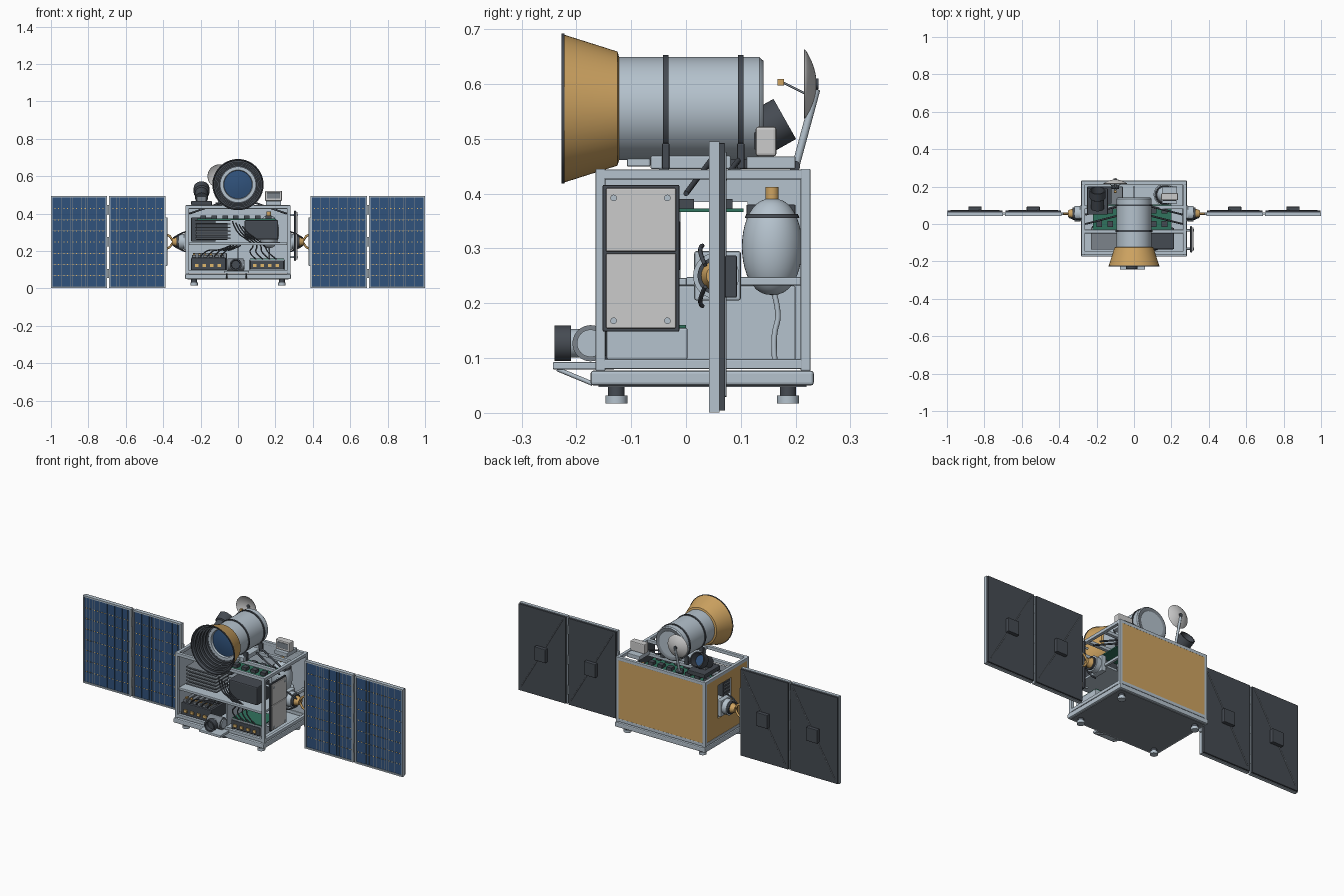
import bpy, bmesh, math
from mathutils import Vector

if "Cube" in bpy.data.objects:
    bpy.data.objects.remove(bpy.data.objects["Cube"])

def mat(name, r, g, b):
    m = bpy.data.materials.new(name)
    m.diffuse_color = (r, g, b, 1)
    m.use_nodes = True
    m.node_tree.nodes["Principled BSDF"].inputs["Base Color"].default_value = m.diffuse_color
    return m

GREY, DARK = mat("aluminium", .46, .54, .61), mat("dark_metal", .06, .07, .085)
GOLD, BLUE = mat("gold_foil", .62, .37, .12), mat("solar_blue", .03, .085, .2)
GREEN, WHITE = mat("board_green", .03, .17, .11), mat("white_paint", .72, .73, .72)
MID, COPPER = mat("mid_metal", .2, .23, .26), mat("busbar", .75, .48, .15)

def finish(name, bm, m, smooth=False, bevel=0):
    bmesh.ops.recalc_face_normals(bm, faces=bm.faces)
    me = bpy.data.meshes.new(name)
    bm.to_mesh(me)
    bm.free()
    ob = bpy.data.objects.new(name, me)
    bpy.context.collection.objects.link(ob)
    me.materials.append(m)
    if bevel:
        b = ob.modifiers.new("bevel", 'BEVEL')
        b.width, b.segments = bevel, 2
    if smooth:
        bpy.context.view_layer.objects.active = ob
        bpy.ops.object.select_all(action='DESELECT')
        ob.select_set(True)
        bpy.ops.object.shade_smooth_by_angle(angle=math.radians(35))
    return ob

def add_box(bm, x0, x1, y0, y1, z0, z1):
    vs = bmesh.ops.create_cube(bm, size=1)['verts']
    for v in vs:
        v.co = ((x0+x1)/2 + v.co.x*(x1-x0), (y0+y1)/2 + v.co.y*(y1-y0), (z0+z1)/2 + v.co.z*(z1-z0))

def box(name, m, *ext, bevel=.003):
    bm = bmesh.new()
    add_box(bm, *ext)
    return finish(name, bm, m, bevel=bevel)

def boxes(name, m, exts, bevel=0):
    bm = bmesh.new()
    for e in exts:
        add_box(bm, *e)
    return finish(name, bm, m, bevel=bevel)

def lathe(name, m, origin, axis, profile, n=40):
    """profile: (radius, distance along axis)"""
    q = Vector((0, 0, 1)).rotation_difference(Vector(axis).normalized())
    bm = bmesh.new()
    rings = []
    for r, h in profile:
        k = 1 if r == 0 else n
        rings.append([bm.verts.new(Vector(origin) + q @ Vector((r*math.cos(t*math.tau/n), r*math.sin(t*math.tau/n), h))) for t in range(k)])
    for a, b in zip(rings, rings[1:]):
        for i in range(n):
            f = [a[i % len(a)], a[(i+1) % len(a)], b[(i+1) % len(b)], b[i % len(b)]]
            f = list(dict.fromkeys(f))
            if len(f) > 2:
                bm.faces.new(f)
    return finish(name, bm, m, smooth=True)

def cyl(name, m, a, b, r, r2=None, n=32):
    d = Vector(b) - Vector(a)
    return lathe(name, m, a, d, [(0, 0), (r, 0), (r if r2 is None else r2, d.length), (0, d.length)], n)

def pipe(name, m, pts, r, kind='POLY'):
    c = bpy.data.curves.new(name, 'CURVE')
    c.dimensions, c.bevel_depth, c.bevel_resolution, c.use_fill_caps = '3D', r, 2, True
    s = c.splines.new(kind)
    s.points.add(len(pts)-1)
    for p, co in zip(s.points, pts):
        p.co = (*co, 1)
    if kind == 'NURBS':
        s.use_endpoint_u, s.order_u = True, 3
    c.materials.append(m)
    ob = bpy.data.objects.new(name, c)
    bpy.context.collection.objects.link(ob)

# bus: base, feet, frame
box("base_plate", GREY, -.283, .283, -.174, .233, .05, .077, bevel=.005)
box("base_underside", MID, -.27, .27, -.16, .22, .047, .05, bevel=0)
for s in (-1, 1):
    for y in (-.127, .186):
        cyl("foot_stem", DARK, (s*.235, y, .03), (s*.235, y, .05), .015)
        cyl("foot_pad", GREY, (s*.235, y, .017), (s*.235, y, .032), .02)
    for y in (-.165, .209):
        x = s*.271
        box("corner_post", GREY, x-.009, x+.009, y, y+.018, .077, .445, bevel=.002)
    for z in (.08, .426):
        box("side_rail", GREY, s*.271-.009, s*.271+.009, -.15, .212, z, z+.018, bevel=.002)
for y in (-.165, .209):
    for z in (.08, .426):
        box("cross_rail", GREY, -.265, .265, y, y+.018, z, z+.018, bevel=.002)
box("right_mid_rail", GREY, .26, .275, 0, .21, .232, .248)

# foil skins: back panel, left panel with a window
box("back_foil", GOLD, -.264, .264, .22, .226, .096, .43, bevel=0)
box("back_inner_wall", GREY, -.264, .264, .213, .22, .096, .43, bevel=0)
for nm, m, a, b in (("left_foil", GOLD, -.278, -.273), ("left_inner_wall", GREY, -.273, -.268)):
    boxes(nm, m, [(a, b, -.15, -.01, .096, .43), (a, b, .112, .212, .096, .43),
                  (a, b, -.01, .112, .096, .198), (a, b, -.01, .112, .385, .43)])

# interior shelf and equipment
box("equipment_shelf", GREY, -.263, .263, -.155, .1, .232, .246)
box("lower_divider", GREY, -.006, .006, -.1, .2, .08, .232)
box("finned_unit", DARK, -.225, -.055, -.12, -.01, .26, .35)
boxes("cooling_fins", MID, [(-.23, -.04, -.135, -.02, .265+i*.019, .272+i*.019) for i in range(6)])
box("upper_right_unit", DARK, .035, .215, -.135, -.02, .262, .365, bevel=.006)
box("battery_tray", DARK, -.25, -.065, -.15, .0, .096, .165, bevel=.004)
boxes("battery_ribs", MID, [(-.245+i*.03, -.225+i*.03, -.14, -.01, .165, .18) for i in range(6)], bevel=.002)
boxes("battery_terminals", GOLD, [(-.24+i*.03, -.23+i*.03, -.13, -.115, .18, .188) for i in range(6)])
box("avionics_box", GREY, .06, .25, -.145, .003, .097, .155, bevel=.004)
box("avionics_face", DARK, .065, .245, -.152, -.145, .103, .15)
box("avionics_board", GREEN, .065, .245, -.14, 0, .155, .16, bevel=0)
box("circuit_board", GREEN, -.22, .2, -.03, .105, .366, .373, bevel=0)
boxes("board_chips", DARK, [(-.2+i*.058, -.17+i*.058, y, y+.03, .373, .39) for i in range(7) for y in (-.015, .055)])
box("left_rear_unit", DARK, -.25, -.12, .11, .2, .25, .38)
box("rear_left_low_unit", MID, -.24, -.06, .06, .2, .09, .19)
boxes("front_connectors", COPPER, [(x, x+.02, -.158, -.15, .115, .13) for x in (-.23, -.19, -.15, -.11, .08, .12, .16, .2)])
for i in range(4):
    o = i*.018
    pipe("cable", DARK, [(-.03+o, -.13, .36-o/2), (-.01+o, -.15, .3), (.05+o, -.14, .26), (.09+o, -.13, .23),
                         (.05+o*2, -.145, .19), (.1+o*2, -.14, .155)], .0035, 'NURBS')
    pipe("harness", DARK, [(-.2+o*2, -.14, .17), (-.17+o*2, -.15, .21), (-.1+o, -.14, .2), (-.04+o, -.1, .23)], .0035, 'NURBS')

# propellant tank
prof = [(.055*math.sin(math.pi*i/20), .303-.088*math.cos(math.pi*i/20)) for i in range(21)]
prof = [(r**.85*.055**.15, h) for r, h in prof]
lathe("propellant_tank", GREY, (.165, .157, 0), (0, 0, 1), prof)
lathe("tank_strap", DARK, (.165, .157, 0), (0, 0, 1), [(.046, .355), (.05, .355), (.047, .363), (.04, .363)])
lathe("tank_cradle", GREY, (.165, .157, 0), (0, 0, 1), [(.04, .232), (.06, .232), (.06, .248), (.04, .248)])
cyl("tank_valve", GOLD, (.165, .157, .385), (.165, .157, .412), .012)
pipe("tank_line", GREY, [(.165, .16, .22), (.165, .172, .18), (.165, .158, .14), (.165, .162, .095)], .005, 'NURBS')

# front instrument platform with wheel and lens
box("front_platform", GREY, -.075, .06, -.243, -.13, .079, .093)
for x in (-.06, .045):
    pipe("platform_brace", GREY, [(x, -.235, .08), (x, -.17, .053)], .004)
cyl("wheel_drum", MID, (-.055, -.174, .127), (.03, -.174, .127), .033)
cyl("wheel_cap", GREY, (.03, -.174, .127), (.036, -.174, .127), .025)
cyl("camera_barrel", GREY, (-.012, -.215, .127), (-.012, -.15, .127), .026)
lathe("camera_hood", DARK, (-.012, -.21, .127), (0, -1, 0), [(0, 0), (.032, 0), (.032, .03), (.024, .03), (.022, .01), (0, .01)])

# radiator on the right side
box("radiator_backing", DARK, .3, .31, -.152, -.012, .148, .416)
box("radiator_face_low", WHITE, .31, .318, -.146, -.018, .154, .291)
box("radiator_face_high", WHITE, .31, .318, -.146, -.018, .294, .41)
for y in (-.132, -.034):
    for z in (.168, .392):
        cyl("radiator_standoff", GREY, (.27, y, z), (.321, y, z), .006, n=16)

# telescope
C = (0, 0, .555)
lathe("telescope_tube", GREY, C, (0, 1, 0), [(0, .138), (.09, .138), (.094, .134), (.094, -.125), (.086, -.125), (.086, -.1), (0, -.1)], 64)
lathe("tube_rear_ring", MID, C, (0, 1, 0), [(.07, .138), (.075, .141), (.088, .141), (.09, .137)], 64)
lathe("sun_hood", GOLD, C, (0, 1, 0), [(.094, -.122), (.104, -.125), (.135, -.223), (.132, -.223)], 64)
inner = [(.133, -.224)]
for i in range(5):
    y, r = -.21+i*.02, .129-i*.0064
    inner += [(r, y), (r-.01, y), (r-.01, y+.003), (r-.001, y+.003)]
lathe("hood_baffles", DARK, C, (0, 1, 0), inner + [(.094, -.124)], 64)
lathe("hood_rim", DARK, C, (0, 1, 0), [(.131, -.222), (.137, -.222), (.137, -.227), (.131, -.227), (.131, -.222)], 64)
lathe("lens_ring", GREY, C, (0, 1, 0), [(.093, -.124), (.093, -.13), (.078, -.13), (.074, -.115)], 64)
lathe("main_lens", BLUE, C, (0, 1, 0), [(.077, -.118), (.05, -.123), (.025, -.126), (0, -.127)], 64)
for y in (-.037, .1):
    lathe("clamp_ring", DARK, C, (0, 1, 0), [(.093, y-.005), (.098, y-.005), (.098, y+.005), (.093, y+.005)], 64)
    for s in (-1, 1):
        box("clamp_leg", DARK, s*.075-.012, s*.075+.012, y-.007, y+.007, .445, .492)
box("telescope_saddle", GREY, -.08, .08, -.065, .082, .445, .469)
box("saddle_front", GREY, -.06, .06, -.108, -.065, .449, .464)
for y in (-.05, .08):
    box("deck_beam", GREY, -.265, .265, y, y+.02, .428, .446)
for s in (-1, 1):
    for y in (.0, .05):
        pipe("saddle_strut", DARK, [(s*.26, y, .4), (s*.085, y+.045, .46)], .005)

# star tracker
box("tracker_base", DARK, -.25, -.14, .05, .19, .445, .468)
box("tracker_bracket", MID, -.22, -.17, .08, .14, .465, .495)
lathe("tracker_barrel", DARK, (-.195, .093, .487), (0, .87, .49), [(0, -.01), (.034, -.01), (.034, .05), (.042, .055), (.042, .1), (.036, .1), (.03, .06), (0, .06)])
cyl("tracker_lens", BLUE, (-.195, .145, .516), (-.195, .15, .519), .028)

# sensor box
box("sensor_box", WHITE, .145, .235, .127, .165, .468, .522, bevel=.005)
box("sensor_window", MID, .155, .225, .124, .128, .48, .512)
box("sensor_foot", GREY, .15, .23, .11, .2, .445, .468)

# dish antenna
D = (-.1, .238, .6)
lathe("dish", WHITE, D, (0, -1, 0), [(.062*i/10, .02*(i/10)**2) for i in range(11)] + [(.063, .022)] + [(.062*i/10, .003+.02*(i/10)**2) for i in range(10, -1, -1)], 48)
cyl("dish_hub", DARK, (-.1, .233, .6), (-.1, .242, .6), .01)
pipe("dish_mast", GREY, [(-.1, .2, .45), (-.1, .238, .59)], .007)
cyl("mast_pivot", DARK, (-.12, .198, .45), (-.08, .198, .45), .01)
for x in (-.135, -.065):
    pipe("feed_strut", MID, [(x, .226, .578), (-.1, .178, .602)], .002)
box("feed_horn", GOLD, -.107, -.093, .167, .179, .597, .609, bevel=.001)

# solar wings
for s in (-1, 1):
    A = (.055, .25)
    X = lambda x: (s*x, *A)
    boxes("drive_mount", GREY, [(min(s*.262, s*.29), max(s*.262, s*.29), .015, .1, .205, .295)], bevel=.004)
    cyl("drive_motor", GREY, X(.285), X(.318), .042)
    cyl("drive_collar", DARK, X(.316), X(.328), .034)
    cyl("drive_hub", GOLD, X(.326), X(.352), .028, .018)
    for z in (-1, 1):
        pipe("yoke_arm", GOLD, [X(.345), (s*.365, .055, .25+z*.03), (s*.388, .055, .25+z*.04)], .006)
        pipe("drive_cable", DARK, [(s*.27, .03, .25+z*.055), (s*.3, .02, .25+z*.05), (s*.345, .035, .25+z*.02)], .004, 'NURBS')
    boxes("yoke_bar", GREY, [(s*.383-.005, s*.383+.005, .048, .062, .12, .38)], bevel=.002)
    for a, b in ((.387, .69), (.7, 1.0)):
        x0, x1 = sorted((s*a, s*b))
        z0, z1, t = .001, .495, .008
        boxes("panel_frame", GREY, [(x0, x0+t, .042, .061, z0, z1), (x1-t, x1, .042, .061, z0, z1),
              (x0+t, x1-t, .042, .061, z0, z0+t), (x0+t, x1-t, .042, .061, z1-t, z1)])
        box("panel_core", DARK, x0+.003, x1-.003, .05, .071, z0+.003, z1-.003, bevel=.001)
        nx, nz = 6, 8
        w, h = (x1-x0-2*t)/nx, (z1-z0-2*t)/nz
        cx, cz = [x0+t+i*w for i in range(nx)], [z0+t+j*h for j in range(nz)]
        box("cell_backing", MID, x0+t, x1-t, .0475, .05, z0+t, z1-t, bevel=0)
        boxes("solar_cells", BLUE, [(x+.001, x+w-.001, .046, .048, z+.001, z+h-.001) for x in cx for z in cz])
        boxes("cell_fingers", MID, [(x+w*f-.0005, x+w*f+.0005, .0454, .047, z0+t, z1-t) for x in cx for f in (.3, .7)])
        boxes("cell_contacts", COPPER, [(x+w*f-.003, x+w*f+.003, .0452, .047, z+h-.003, z+h+.002)
                                        for x in cx for z in cz[:-1] for f in (.3, .7)])
        m = (x0+x1)/2
        box("junction_box", DARK, m-.035, m+.035, .071, .093, .21, .287, bevel=.003)
        pipe("panel_back_wire", MID, [(x0+.02, .072, .475 if s > 0 else .03), (x1-.02, .072, .03 if s > 0 else .475)], .002)
    for z in (.08, .25, .42):
        pipe("panel_hinge", GREY, [(s*.695, .055, z-.025), (s*.695, .055, z+.025)], .007)
